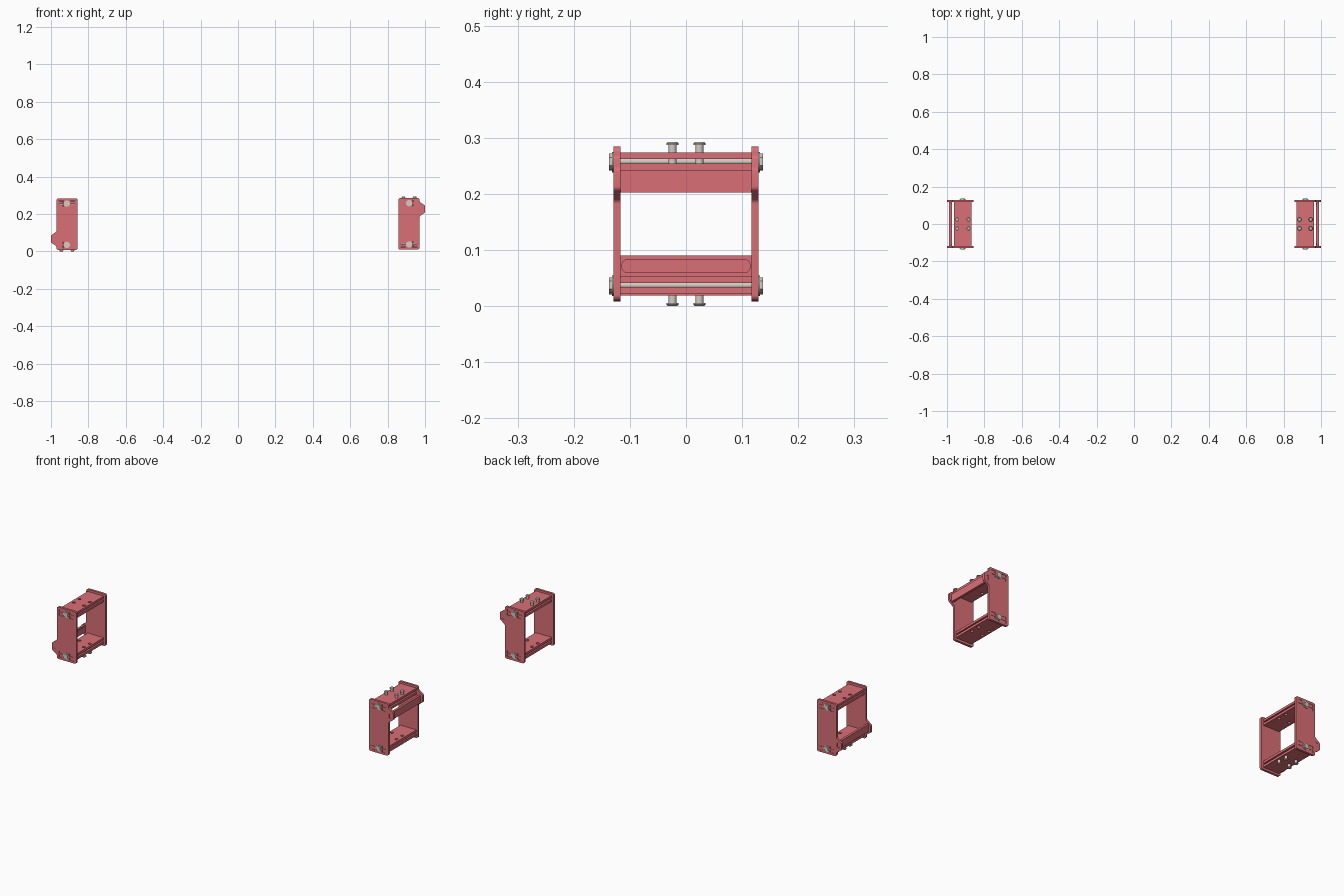
import bpy, bmesh
from math import pi, cos, sin, tan, radians
from mathutils import Matrix, Vector

if "Cube" in bpy.data.objects:
    bpy.data.objects.remove(bpy.data.objects["Cube"])

H = 0.293          # overall height
CX = 0.915         # centre of a bracket's cross plates


def material(name, color):
    m = bpy.data.materials.new(name)
    m.diffuse_color = color
    m.use_nodes = True
    m.node_tree.nodes["Principled BSDF"].inputs["Base Color"].default_value = m.diffuse_color
    return m


RED = material("red_paint", (0.70, 0.16, 0.18, 1))
STEEL = material("steel", (0.66, 0.62, 0.55, 1))
FLIP = Matrix.Translation((0, 0, H)) @ Matrix.Rotation(pi, 4, 'Y')


def finish(name, bm, mat):
    """Make the right bracket's part and its half-turn twin on the left."""
    bmesh.ops.remove_doubles(bm, verts=bm.verts, dist=1e-6)
    bmesh.ops.recalc_face_normals(bm, faces=bm.faces)
    me = bpy.data.meshes.new(name)
    bm.to_mesh(me)
    bm.free()
    me.polygons.foreach_set("use_smooth", [True] * len(me.polygons))
    me.set_sharp_from_angle(angle=radians(30))
    me.materials.clear()
    me.materials.append(mat)
    for side in ("right", "left"):
        ob = bpy.data.objects.new(f"{side}_{name}", me)
        bpy.context.collection.objects.link(ob)
        if side == "left":
            ob.matrix_world = FLIP


def rounded(pts, r, n=6):
    """Fillet every corner of a polygon."""
    out = []
    for i, p in enumerate(pts):
        p = Vector(p)
        a = (Vector(pts[i - 1]) - p).normalized()
        b = (Vector(pts[(i + 1) % len(pts)]) - p).normalized()
        half = a.angle(b) / 2
        c = p + (a + b).normalized() * r / sin(half)
        s = p + a * r / tan(half) - c
        e = p + b * r / tan(half) - c
        for k in range(n + 1):
            t = k / n
            out.append(c + (s * (1 - t) + e * t).normalized() * r)
    return out


def rect(u0, u1, v0, v1):
    return [(u0, v0), (u1, v0), (u1, v1), (u0, v1)]


def circle(u, v, r, n=20):
    return [(u + r * cos(2 * pi * k / n), v + r * sin(2 * pi * k / n)) for k in range(n)]


AXES = {'X': ((0, 1, 0), (0, 0, 1), (1, 0, 0)),
        'Y': ((1, 0, 0), (0, 0, 1), (0, 1, 0)),
        'Z': ((1, 0, 0), (0, 1, 0), (0, 0, 1))}


def plate(name, loops, axis, mid, thick):
    """Flat sheet cut from an outline, with holes, facing the given axis."""
    cu = bpy.data.curves.new(name, 'CURVE')
    cu.dimensions = '2D'
    cu.fill_mode = 'BOTH'
    cu.extrude = thick / 2
    for loop in loops:
        sp = cu.splines.new('POLY')
        sp.points.add(len(loop) - 1)
        for pt, q in zip(sp.points, loop):
            pt.co = (q[0], q[1], 0, 1)
        sp.use_cyclic_u = True
    tmp = bpy.data.objects.new(name, cu)
    bpy.context.collection.objects.link(tmp)
    me = bpy.data.meshes.new_from_object(
        tmp.evaluated_get(bpy.context.evaluated_depsgraph_get()))
    bm = bmesh.new()
    bm.from_mesh(me)
    bpy.data.objects.remove(tmp)
    u, v, w = (Vector(a) for a in AXES[axis])
    for vert in bm.verts:
        x, y, z = vert.co
        vert.co = u * x + v * y + w * (z + mid)
    finish(name, bm, RED)


def rods(name, pieces, axis, u, v):
    """Stack of coaxial cylinders: (start, end, radius, top radius, sides)."""
    au, av, aw = (Vector(a) for a in AXES[axis])
    bm = bmesh.new()
    for w0, w1, r0, r1, n in pieces:
        res = bmesh.ops.create_cone(bm, cap_ends=True, segments=n,
                                    radius1=r0, radius2=r1, depth=w1 - w0)
        for vert in res["verts"]:
            x, y, z = vert.co
            vert.co = au * (u + x) + av * (v + y) + aw * (z + (w0 + w1) / 2)
    finish(name, bm, STEEL)


# Cross plates in pairs at top and bottom
levels = (0.268, 0.248, 0.047, 0.028)
bolt_spots = [(CX + sx * 0.030, sy * 0.024) for sx in (-1, 1) for sy in (-1, 1)]
for i, z in enumerate(levels):
    holes = [circle(x, y, 0.008) for x, y in bolt_spots]
    plate(f"cross_plate_{i + 1}", [rect(0.869, 0.963, -0.117, 0.117)] + holes, 'Z', z, 0.012)

# Side plates with a sloped ear, slotted for the tabs
outline = [(0.857, 0.010), (0.971, 0.010), (0.971, 0.187), (1.0, 0.209),
           (1.0, 0.245), (0.971, 0.265), (0.971, 0.285), (0.857, 0.285)]
slots = [rect(CX + s * 0.031 - 0.012, CX + s * 0.031 + 0.012, z - 0.0064, z + 0.0064)
         for z in levels for s in (-1, 1)]
slots.append(rect(0.9755, 0.9885, 0.213, 0.235))
for side, s in (("front", -1), ("back", 1)):
    plate(f"{side}_side_plate", [rounded(outline, 0.010)] + slots, 'Y', s * 0.123, 0.012)
    # Tabs filling the slots
    for i, z in enumerate(levels):
        for k, t in enumerate((-1, 1)):
            x = CX + t * 0.031
            plate(f"{side}_tab_{i * 2 + k + 1}",
                  [rect(x - 0.0114, x + 0.0114, z - 0.0058, z + 0.0058)], 'Y', s * 0.1225, 0.011)
    plate(f"{side}_ear_tab", [rect(0.9761, 0.9879, 0.2136, 0.2344)], 'Y', s * 0.1225, 0.011)

# Outer strip between the ears, with a rounded pad on its inner face
plate("outer_strip", [rect(-0.117, 0.117, 0.203, 0.242)], 'X', 0.982, 0.012)
plate("strip_pad", [rounded(rect(-0.115, 0.115, 0.209, 0.234), 0.011)], 'X', 0.9745, 0.003)

# Long tie rods with washers and hexagonal heads
for name, z in (("top", 0.258), ("bottom", 0.0375)):
    rods(f"{name}_tie_rod", [(-0.134, 0.134, 0.0065, 0.0065, 20),
                             (-0.132, -0.129, 0.017, 0.017, 24),
                             (0.129, 0.132, 0.017, 0.017, 24),
                             (-0.137, -0.132, 0.014, 0.014, 6),
                             (0.132, 0.137, 0.014, 0.014, 6)], 'Y', CX, z)

# Four round-headed bolts standing proud of the cross plates
for i, (x, y) in enumerate(bolt_spots):
    rods(f"mount_bolt_{i + 1}", [(0.252, 0.289, 0.0072, 0.0072, 20),
                                 (0.2875, 0.290, 0.011, 0.011, 24),
                                 (0.290, H, 0.011, 0.008, 24)], 'Z', x, y)
